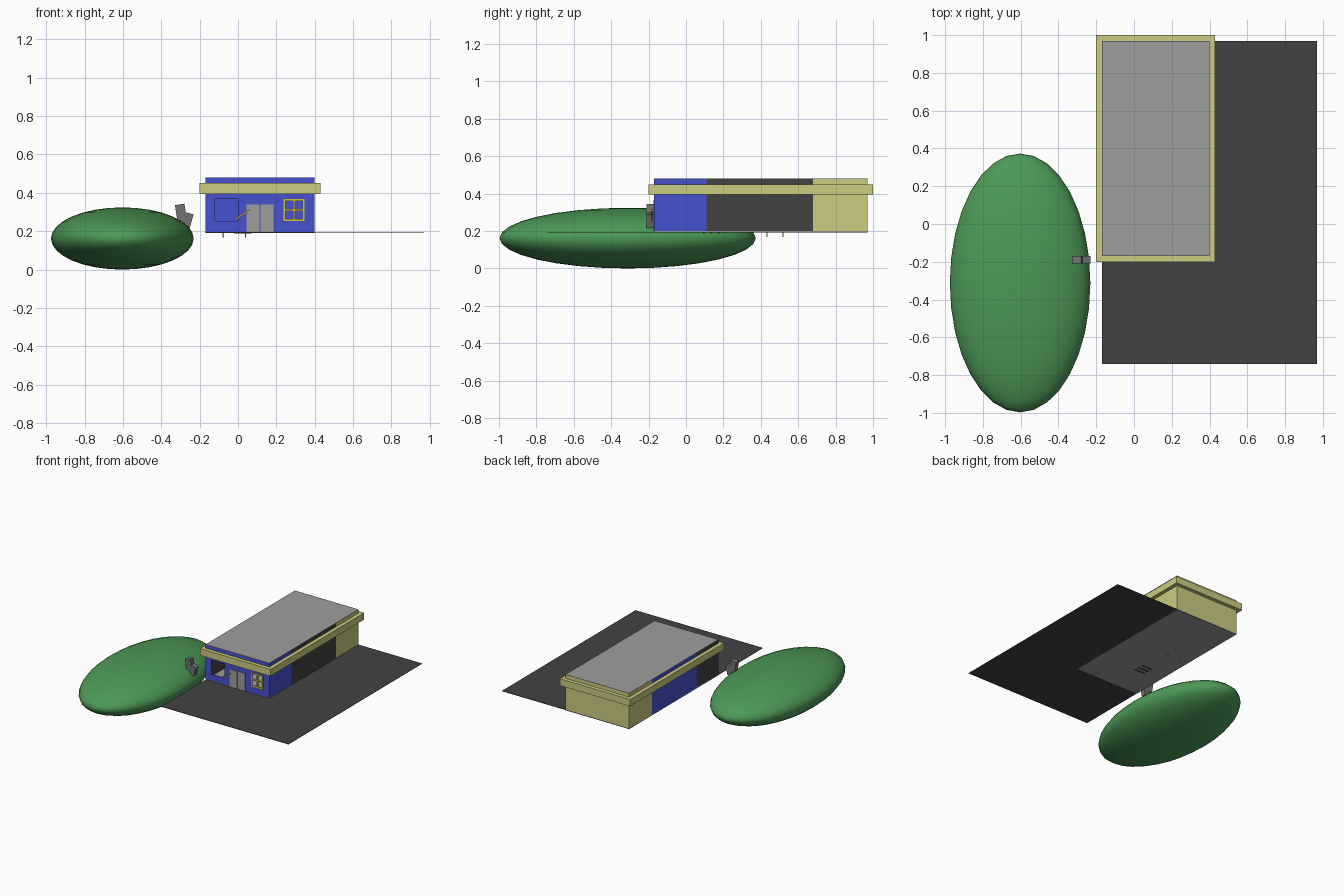
import bpy, bmesh
from math import radians
from mathutils import Matrix, Vector

cube = bpy.data.objects.get("Cube")
if cube:
    bpy.data.objects.remove(cube, do_unlink=True)


def material(name, rgb):
    m = bpy.data.materials.new(name)
    m.use_nodes = True
    linear = [((c + 0.055) / 1.055) ** 2.4 for c in rgb] + [1]
    m.diffuse_color = linear
    m.node_tree.nodes["Principled BSDF"].inputs["Base Color"].default_value = linear
    return m


BLUE = material("blue paint", (0.27, 0.32, 0.81))
YELLOW = material("pale yellow", (0.8, 0.8, 0.5))
BRIGHT = material("window yellow", (0.82, 0.76, 0.2))
DARK = material("dark asphalt", (0.26, 0.26, 0.26))
GREY = material("grey", (0.62, 0.62, 0.62))
STONE = material("stone grey", (0.45, 0.45, 0.45))
GREEN = material("grass green", (0.3, 0.6, 0.34))


def boxes(name, spans, mat):
    """One object made of boxes, each given as x, y and z ranges."""
    bm = bmesh.new()
    for span in spans:
        centre = Vector([(a + b) / 2 for a, b in span])
        size = Vector([b - a for a, b in span])
        bmesh.ops.create_cube(bm, size=1, matrix=Matrix.LocRotScale(centre, None, size))
    mesh = bpy.data.meshes.new(name)
    bm.to_mesh(mesh)
    bm.free()
    mesh.materials.append(mat)
    obj = bpy.data.objects.new(name, mesh)
    bpy.context.collection.objects.link(obj)
    return obj


# Main dimensions
X0, X1, Y0, Y1 = -0.17, 0.40, -0.17, 0.97
FLOOR, TOP, T = 0.195, 0.48, 0.005
Y_A, Y_B = 0.11, 0.68
HEIGHT = (FLOOR, TOP)

# Grassy hill
bpy.ops.mesh.primitive_uv_sphere_add(segments=32, ring_count=16, location=(-0.603, -0.312, 0.162))
hill = bpy.context.object
hill.name = "grass_hill"
hill.scale = (0.372, 0.685, 0.162)
hill.data.materials.append(GREEN)
bpy.ops.object.shade_smooth()

# Ground, floor and roof
boxes("parking_ground", [((X0, 0.97), (-0.74, Y1), (0.193, 0.196))], DARK)
boxes("floor", [((X0, X1), (Y0, Y1), (0.191, 0.199))], GREY)
boxes("roof", [((X0, X1), (Y0, Y1), (TOP - 0.002, TOP + 0.001))], GREY)

# Front wall with two openings, built as strips round them
LOW, HIGH = 0.253, 0.367
OPEN, WINDOW = (-0.12, 0.0), (0.237, 0.347)
front = (Y0, Y0 + T)
middle = [(X0, OPEN[0]), (OPEN[1], WINDOW[0]), (WINDOW[1], X1)]
boxes("front_wall",
      [((X0, X1), front, (FLOOR, LOW)), ((X0, X1), front, (HIGH, TOP))]
      + [(x, front, (LOW, HIGH)) for x in middle], BLUE)
boxes("inner_wall", [((X0 + T, X1 - T), (Y_A, Y_A + T), HEIGHT)], BLUE)
boxes("back_wall", [((X0, X1), (Y1 - T, Y1), HEIGHT)], YELLOW)

# Side walls in three coloured sections
for side, x, colours in (("left", (X1 - T, X1), (BLUE, DARK, YELLOW)),
                         ("right", (X0, X0 + T), (DARK, BLUE, YELLOW))):
    sections = ((Y0 + T, Y_A), (Y_A, Y_B), (Y_B, Y1 - T))
    for part, y, mat in zip(("front", "middle", "rear"), sections, colours):
        boxes(f"{side}_wall_{part}", [(x, y, HEIGHT)], mat)

# Trim band round the top
R = 0.03
band = (0.395, 0.45)
boxes("roof_trim",
      [((X0 - R, X1 + R), y, band) for y in ((Y0 - R, Y0), (Y1, Y1 + R))]
      + [(x, (Y0, Y1), band) for x in ((X0 - R, X0), (X1, X1 + R))], YELLOW)

# Double door
for name, x in (("door_right", (0.045, 0.113)), ("door_left", (0.116, 0.185))):
    boxes(name, [(x, (Y0 - 0.004, Y0), (0.197, 0.34))], GREY)

# Window frame with crossed bars
B = 0.01
wx, wz = sum(WINDOW) / 2, (LOW + HIGH) / 2
plane = (Y0 - 0.004, Y0 + T)
boxes("window_frame",
      [((x - B / 2, x + B / 2), plane, (LOW, HIGH)) for x in (WINDOW[0] + B / 2, wx, WINDOW[1] - B / 2)]
      + [(WINDOW, plane, (z - B / 2, z + B / 2)) for z in (LOW + B / 2, wz, HIGH - B / 2)], BRIGHT)


def tilted(name, centre, size, angle, mat):
    obj = boxes(name, [[(-s / 2, s / 2) for s in size]], mat)
    obj.location = centre
    obj.rotation_euler.y = radians(angle)


# Leaning stone blocks on the hill and a slanted bar by the door
tilted("stone_block_tall", (-0.297, -0.19, 0.295), (0.05, 0.04, 0.09), -9, STONE)
tilted("stone_block_short", (-0.262, -0.19, 0.257), (0.042, 0.04, 0.075), 16, STONE)
tilted("slanted_bar", (0.022, Y0 - 0.014, 0.286), (0.09, 0.008, 0.008), -34, BRIGHT)

# Table whose legs reach through the floor, and slats under the floor
boxes("table_legs", [((x, x + 0.006), (y, y + 0.006), (0.168, 0.27))
                     for x in (-0.08, 0.037) for y in (0.43, 0.515)], YELLOW)
boxes("table_top", [((-0.09, 0.053), (0.42, 0.53), (0.27, 0.28))], YELLOW)
boxes("floor_slats", [((-0.02, 0.07), (y, y + 0.01), (0.187, 0.2)) for y in (0.09, 0.13, 0.17)], DARK)
